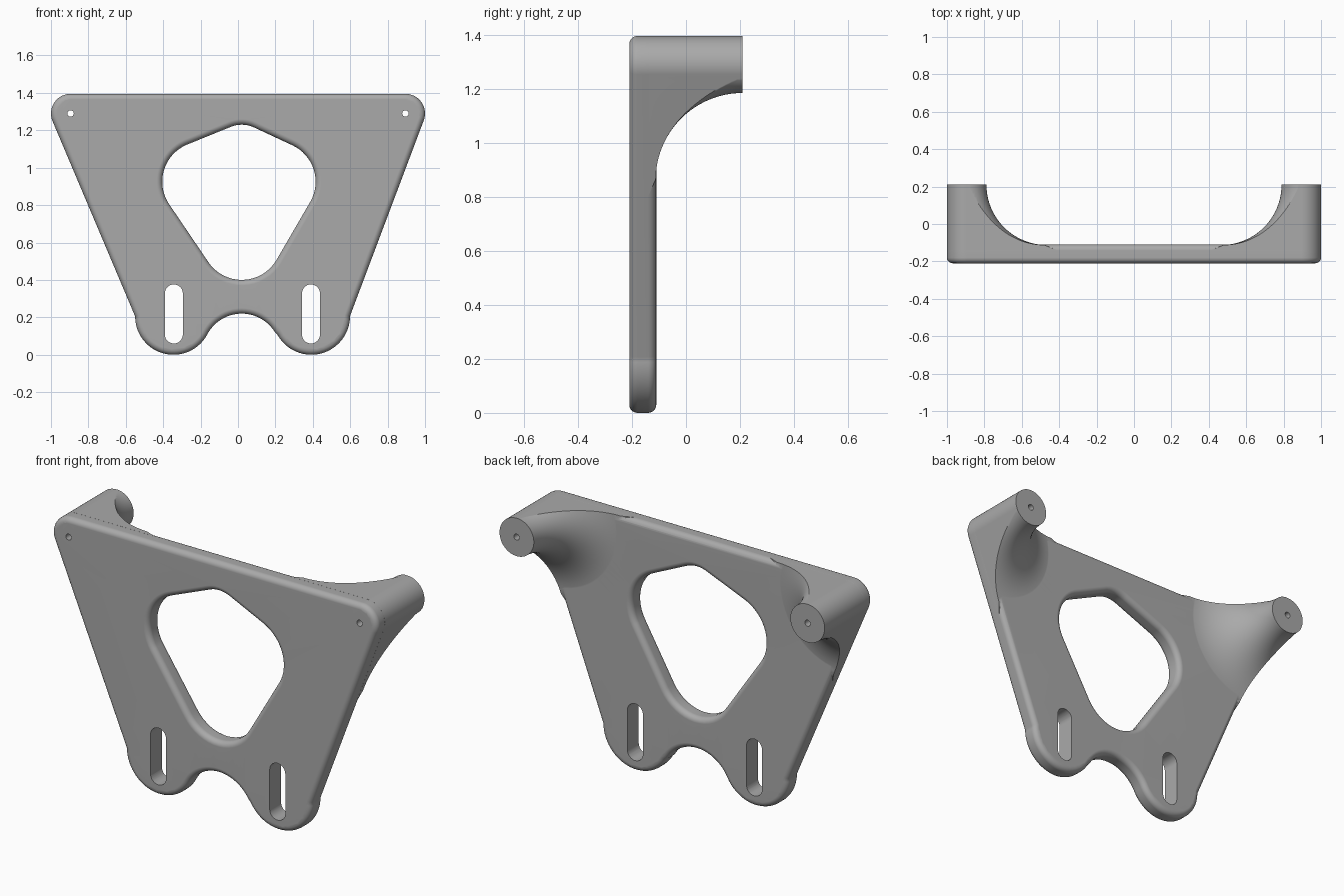
import bpy, bmesh
from math import sin, cos, pi, radians
from mathutils import Vector

if "Cube" in bpy.data.objects:
    bpy.data.objects.remove(bpy.data.objects["Cube"])

FRONT, BACK, TIP = -0.21, -0.11, 0.21   # plate faces and boss ends along y
ROUND = 0.03                            # edge rounding
BOSS_X, BOSS_Z, BOSS_R = 0.895, 1.29, 0.105

metal = bpy.data.materials.new("plain grey")
metal.use_nodes = True
grey = (0.4, 0.4, 0.4, 1)
metal.diffuse_color = grey
metal.node_tree.nodes["Principled BSDF"].inputs["Base Color"].default_value = grey


def arc(x, z, r, start, end, steps=16):
    angles = [radians(start + (end - start) * i / steps) for i in range(steps + 1)]
    return [Vector((x + r * cos(a), z + r * sin(a))) for a in angles]


def circle(x, z, r, steps=64):
    return arc(x, z, r, 0, 360, steps)[:-1]


def inset(points, d):
    """Move a loop towards the material on its left-hand side."""
    result = []
    for i, p in enumerate(points):
        t = (p - points[i - 1]).normalized() + (points[(i + 1) % len(points)] - p).normalized()
        t.normalize()
        result.append(p + Vector((-t.y, t.x)) * d)
    return result


def skin(bm, sections):
    """Bridge (loop, y) sections and return the first and last edge rings."""
    rings = [[bm.verts.new((p.x, y, p.y)) for p in loop] for loop, y in sections]
    n = len(rings[0])
    for a, b in zip(rings, rings[1:]):
        for i in range(n):
            j = (i + 1) % n
            bm.faces.new((a[i], a[j], b[j], b[i]))
    return [[bm.edges.get((r[i], r[(i + 1) % n])) for i in range(n)]
            for r in (rings[0], rings[-1])]


def finish(name, bm):
    bmesh.ops.recalc_face_normals(bm, faces=bm.faces)
    mesh = bpy.data.meshes.new(name)
    bm.to_mesh(mesh)
    bm.free()
    mesh.materials.append(metal)
    obj = bpy.data.objects.new(name, mesh)
    bpy.context.collection.objects.link(obj)
    return obj


def solid(name, parts):
    """Closed solids, each from a list of (loop, y) sections."""
    bm = bmesh.new()
    for sections in parts:
        for ring in skin(bm, sections):
            bmesh.ops.contextual_create(bm, geom=ring)
    return finish(name, bm)


def boolean(target, other, operation):
    mod = target.modifiers.new(operation, "BOOLEAN")
    mod.object, mod.operation, mod.solver = other, operation, "EXACT"
    bpy.context.view_layer.objects.active = target
    bpy.ops.object.modifier_apply(modifier=mod.name)
    bpy.data.objects.remove(other)


# Outer contour, anticlockwise: top corners, feet and the arch between them
outline = (arc(BOSS_X, BOSS_Z, BOSS_R, -21, 90)
           + arc(-BOSS_X, BOSS_Z, BOSS_R, 90, 203)
           + arc(-0.345, 0.205, 0.205, 180, 331, 28)
           + arc(0.02, 0.012, 0.208, 149, 31, 20)
           + arc(0.392, 0.207, 0.207, 209, 360, 28))

# Central opening, clockwise so that its inset grows into the plate
opening = (arc(0.2, 0.925, 0.215, -30, 65)
           + arc(0.02, 1.074, 0.156, 65, 114, 8)
           + arc(-0.19, 0.925, 0.215, 114, 213)
           + arc(0.02, 0.615, 0.215, 213, 330))[::-1]

# Plate with rounded rims
steps = [radians(90 * i / 5) for i in range(6)]
rim = [(ROUND * (1 - sin(a)), FRONT + ROUND * (1 - cos(a))) for a in steps]
rim += [(d, FRONT + BACK - y) for d, y in rim[::-1]]
rim = sorted(rim, key=lambda s: s[1])
bm = bmesh.new()
caps = [[], []]
for loop in (outline, opening):
    ends = skin(bm, [(inset(loop, d), y) for d, y in rim])
    caps[0] += ends[0]
    caps[1] += ends[1]
for edges in caps:
    bmesh.ops.triangle_fill(bm, edges=edges, use_beauty=True)
bracket = finish("bracket_plate", bm)

# Flared bosses, trimmed by the plate contour
FILLET = 0.322
profile = [(BOSS_R + 0.001 + FILLET * (1 - cos(a)), TIP - FILLET * sin(a))
           for a in [pi / 2 * i / 24 for i in range(25)]]
profile.append((0.49, BACK - 0.028))
for side in (-1, 1):
    boss = solid("boss", [[(circle(side * BOSS_X, BOSS_Z, r), y) for r, y in profile]])
    trim = solid("trim", [[(outline, FRONT - 0.05), (outline, TIP + 0.05)]])
    boolean(boss, trim, "INTERSECT")
    boolean(bracket, boss, "UNION")

# Slots in the feet and pin holes through the bosses
cuts = [arc(x, 0.328, 0.048, 0, 180) + arc(x, 0.108, 0.048, 180, 360) for x in (-0.343, 0.39)]
cuts += [circle(side * BOSS_X, BOSS_Z, 0.017, 24) for side in (-1, 1)]
cutter = solid("cutter", [[(loop, FRONT - 0.1), (loop, TIP + 0.1)] for loop in cuts])
boolean(bracket, cutter, "DIFFERENCE")

# Smooth shading with crisp edges
bpy.ops.object.select_all(action="DESELECT")
bracket.select_set(True)
bpy.context.view_layer.objects.active = bracket
bpy.ops.object.shade_smooth_by_angle(angle=radians(32))
weighted = bracket.modifiers.new("weighted_normals", "WEIGHTED_NORMAL")
weighted.keep_sharp = True
